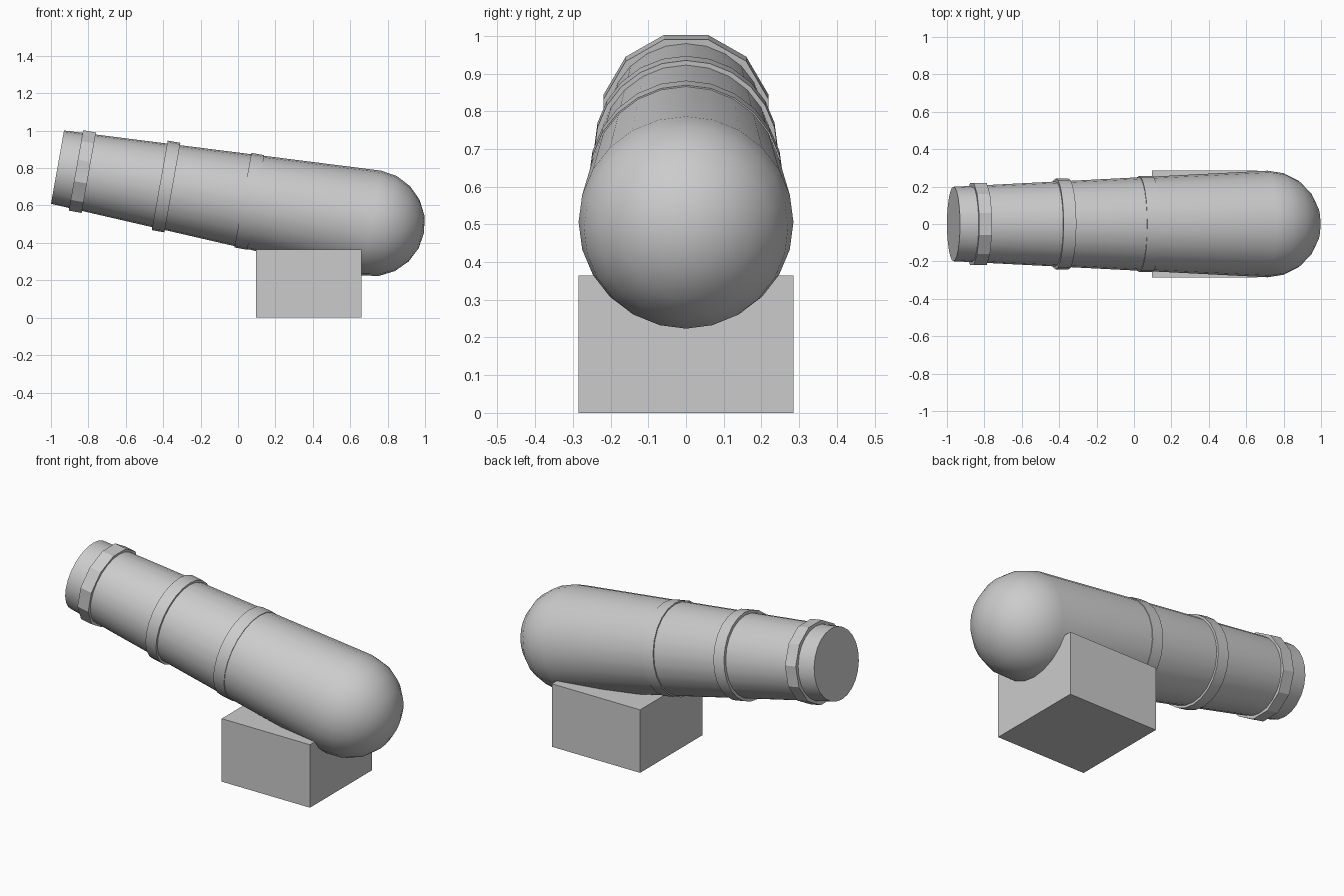
import bpy, bmesh
from math import sin, cos, pi, radians
from mathutils import Matrix

if "Cube" in bpy.data.objects:
    bpy.data.objects.remove(bpy.data.objects["Cube"])

MUZZLE = (-0.965, 0, 0.805)
TILT = Matrix.Translation(MUZZLE) @ Matrix.Rotation(radians(100.1), 4, 'Y')
R0, R1, LENGTH = 0.199, 0.285, 1.706


def revolve(name, profile, sides, turn=0.0, smooth=True):
    """Closed solid from (radius, distance) points around the tilted barrel axis."""
    bm = bmesh.new()
    rings = []
    for r, s in profile:
        if r < 1e-5:
            rings.append([bm.verts.new((0, 0, s))])
        else:
            rings.append([bm.verts.new((r * cos(2 * pi * i / sides + turn),
                                        r * sin(2 * pi * i / sides + turn), s))
                          for i in range(sides)])
    for a, b in zip(rings, rings[1:]):
        for i in range(sides):
            j = (i + 1) % sides
            if len(b) == 1:
                bm.faces.new((a[i], a[j], b[0]))
            else:
                bm.faces.new((a[i], a[j], b[j], b[i]))
    for ring in (rings[0], rings[-1]):
        if len(ring) > 1:
            bm.faces.new(ring)
    bmesh.ops.recalc_face_normals(bm, faces=bm.faces)
    bm.transform(TILT)
    mesh = bpy.data.meshes.new(name)
    bm.to_mesh(mesh)
    bm.free()
    obj = bpy.data.objects.new(name, mesh)
    bpy.context.collection.objects.link(obj)
    if smooth:
        bpy.ops.object.select_all(action='DESELECT')
        obj.select_set(True)
        bpy.context.view_layer.objects.active = obj
        bpy.ops.object.shade_smooth_by_angle(angle=radians(35))
    return obj


# tapered barrel with a rounded breech
dome = [(R1 * cos(radians(a)), LENGTH + R1 * sin(radians(a))) for a in range(0, 90, 18)]
revolve("barrel", [(R0, 0)] + dome + [(0, LENGTH + R1)], 24)

# raised bands along the barrel
revolve("muzzle_band", [(0.226, 0.10), (0.226, 0.17)], 12, radians(15), False)
revolve("middle_band", [(0.243, 0.555), (0.243, 0.624)], 24)
revolve("rear_band", [(0.257, 1.007), (0.257, 1.077)], 24)

# block the barrel rests on
bpy.ops.mesh.primitive_cube_add(size=1, location=(0.378, 0, 0.1825))
base = bpy.context.object
base.name = "base_block"
base.scale = (0.566, 0.57, 0.365)
